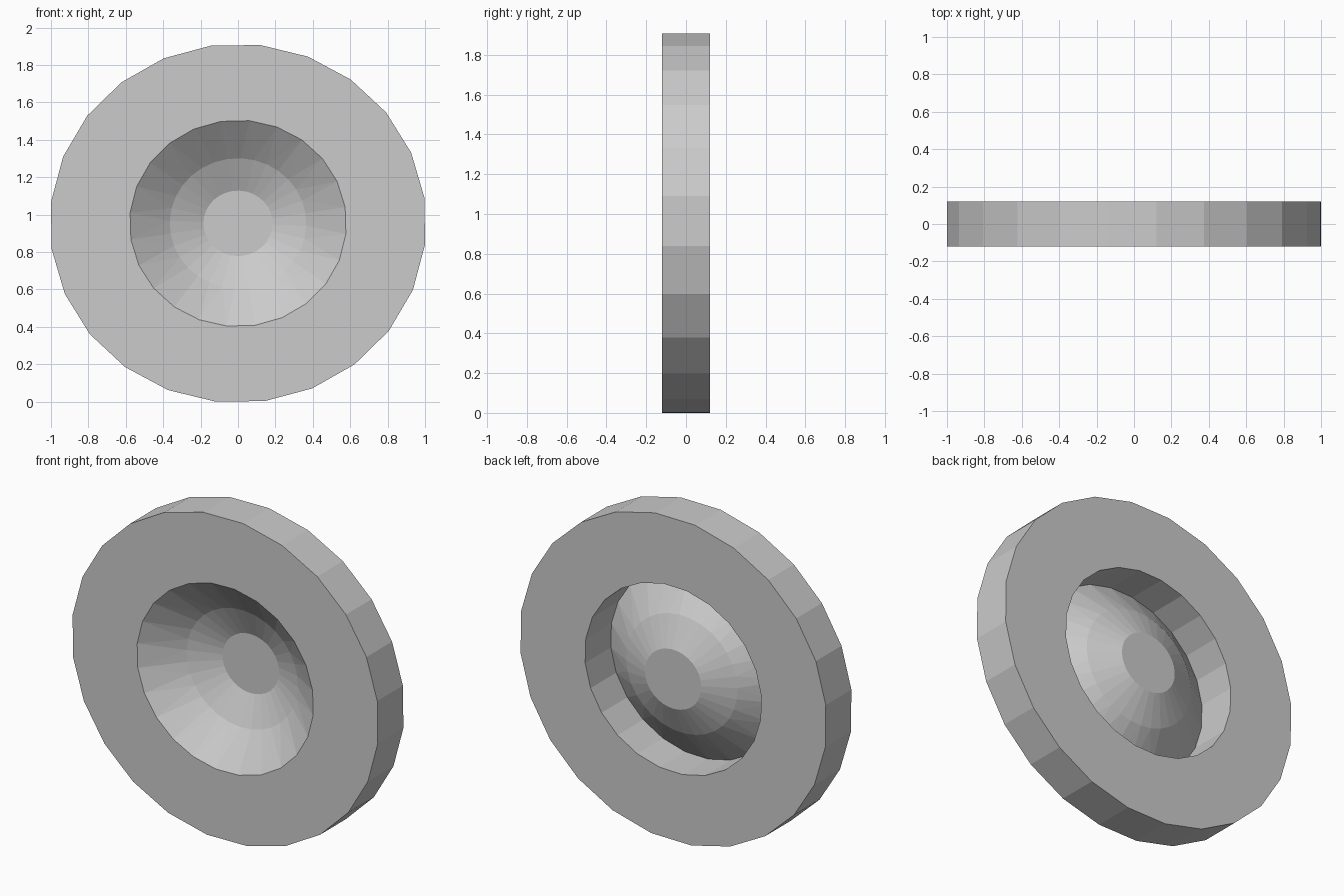
import bpy, bmesh
from math import cos, sin, radians, tau

if "Cube" in bpy.data.objects:
    bpy.data.objects.remove(bpy.data.objects["Cube"])

CZ = 0.953      # height of the centre
HALF = 0.12     # half thickness


def ring(bm, rx, rz, y, sides, phase):
    """Oval loop of vertices facing the front."""
    return [bm.verts.new((rx * cos(phase + tau * i / sides), y,
                          CZ + rz * sin(phase + tau * i / sides)))
            for i in range(sides)]


def zip_loops(bm, a, b):
    """Join two loops, using triangles where their side counts differ."""
    n, m = len(a), len(b)
    if n == m:
        for i in range(n):
            j = (i + 1) % n
            bm.faces.new((a[i], a[j], b[j], b[i]))
        return
    i = j = 0
    while i < n or j < m:
        if j >= m or (i < n and (i + 1) / n <= (j + 1) / m):
            bm.faces.new((a[i % n], a[(i + 1) % n], b[j % m]))
            i += 1
        else:
            bm.faces.new((a[i % n], b[(j + 1) % m], b[j % m]))
            j += 1


def finish(bm, name):
    bmesh.ops.recalc_face_normals(bm, faces=bm.faces[:])
    mesh = bpy.data.meshes.new(name)
    bm.to_mesh(mesh)
    bm.free()
    ob = bpy.data.objects.new(name, mesh)
    bpy.context.collection.objects.link(ob)
    return ob


OUT = (1.007, 0.96)
HOLE = (0.58, 0.552)
PH_OUT, PH_IN = radians(8.2), radians(9)

# Thick outer tyre ring with a straight bore
bm = bmesh.new()
loops = [ring(bm, *OUT, -HALF, 24, PH_OUT), ring(bm, *OUT, HALF, 24, PH_OUT),
         ring(bm, *HOLE, HALF, 24, PH_IN), ring(bm, *HOLE, -HALF, 24, PH_IN)]
for k in range(4):
    zip_loops(bm, loops[k], loops[(k + 1) % 4])
finish(bm, "outer_ring")

# Thin dished centre, sinking from the front rim to the back plane
bm = bmesh.new()
rim = ring(bm, *HOLE, -HALF, 24, PH_IN)
mid = ring(bm, 0.365, 0.348, 0.04, 32, PH_IN)
cap = ring(bm, 0.185, 0.175, HALF, 32, PH_IN)
zip_loops(bm, rim, mid)
zip_loops(bm, mid, cap)
bm.faces.new(cap)
dish = finish(bm, "hub_dish")

# Dish faces the front
if dish.data.polygons[len(dish.data.polygons) - 1].normal.y > 0:
    dish.data.flip_normals()
